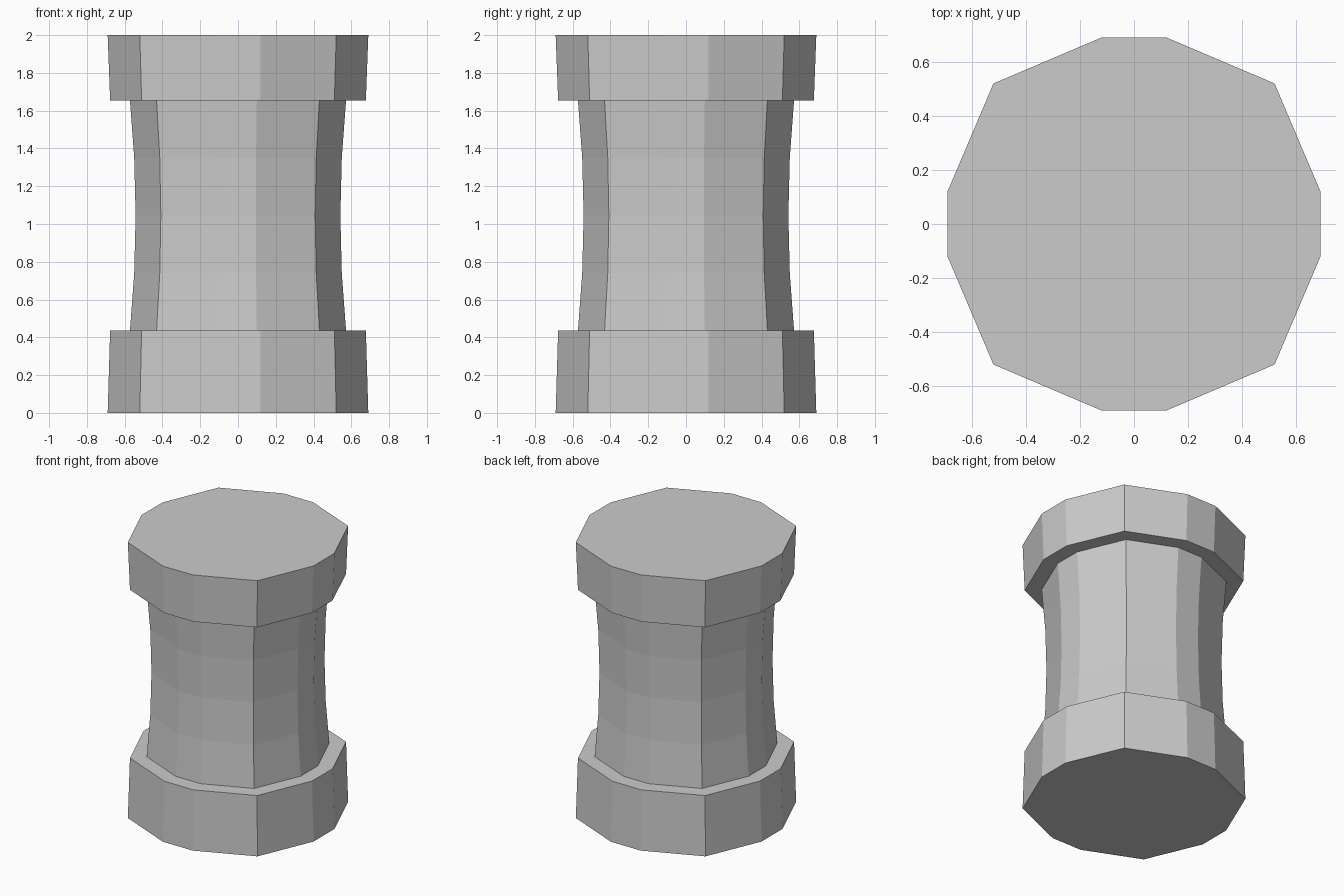
import bpy

if "Cube" in bpy.data.objects:
    bpy.data.objects.remove(bpy.data.objects["Cube"])

# Twelve-sided outline: one quadrant's three corners, turned four times
HALF = 0.69
outline = []
for c, s in ((1, 0), (0, 1), (-1, 0), (0, -1)):
    for x, y in ((0.69, -0.12), (0.69, 0.12), (0.52, 0.52)):
        outline.append(((x * c - y * s) / HALF, (x * s + y * c) / HALF))
N = len(outline)


def loft(name, rings, capped=True):
    """Skin the outline through (half width, height) rings."""
    verts = [(x * r, y * r, z) for r, z in rings for x, y in outline]
    faces = []
    for k in range(len(rings) - 1):
        for i in range(N):
            j = (i + 1) % N
            faces.append((k * N + i, k * N + j, (k + 1) * N + j, (k + 1) * N + i))
    if capped:
        top = (len(rings) - 1) * N
        faces.append(tuple(reversed(range(N))))
        faces.append(tuple(range(top, top + N)))
    mesh = bpy.data.meshes.new(name)
    mesh.from_pydata(verts, [], faces)
    mesh.update()
    obj = bpy.data.objects.new(name, mesh)
    bpy.context.collection.objects.link(obj)
    return obj


# Foot and top collar, both tapering slightly toward the waist
loft("base", [(0.69, 0.0), (0.677, 0.435)])
loft("top_collar", [(0.677, 1.655), (0.69, 2.0)])

# Waisted shaft in four bands, its ends closed off by the collars
shaft = []
for k in range(5):
    t = k / 2 - 1
    shaft.append((0.542 + 0.03 * t * t, 1.045 + 0.61 * t))
loft("shaft", shaft, capped=False)
